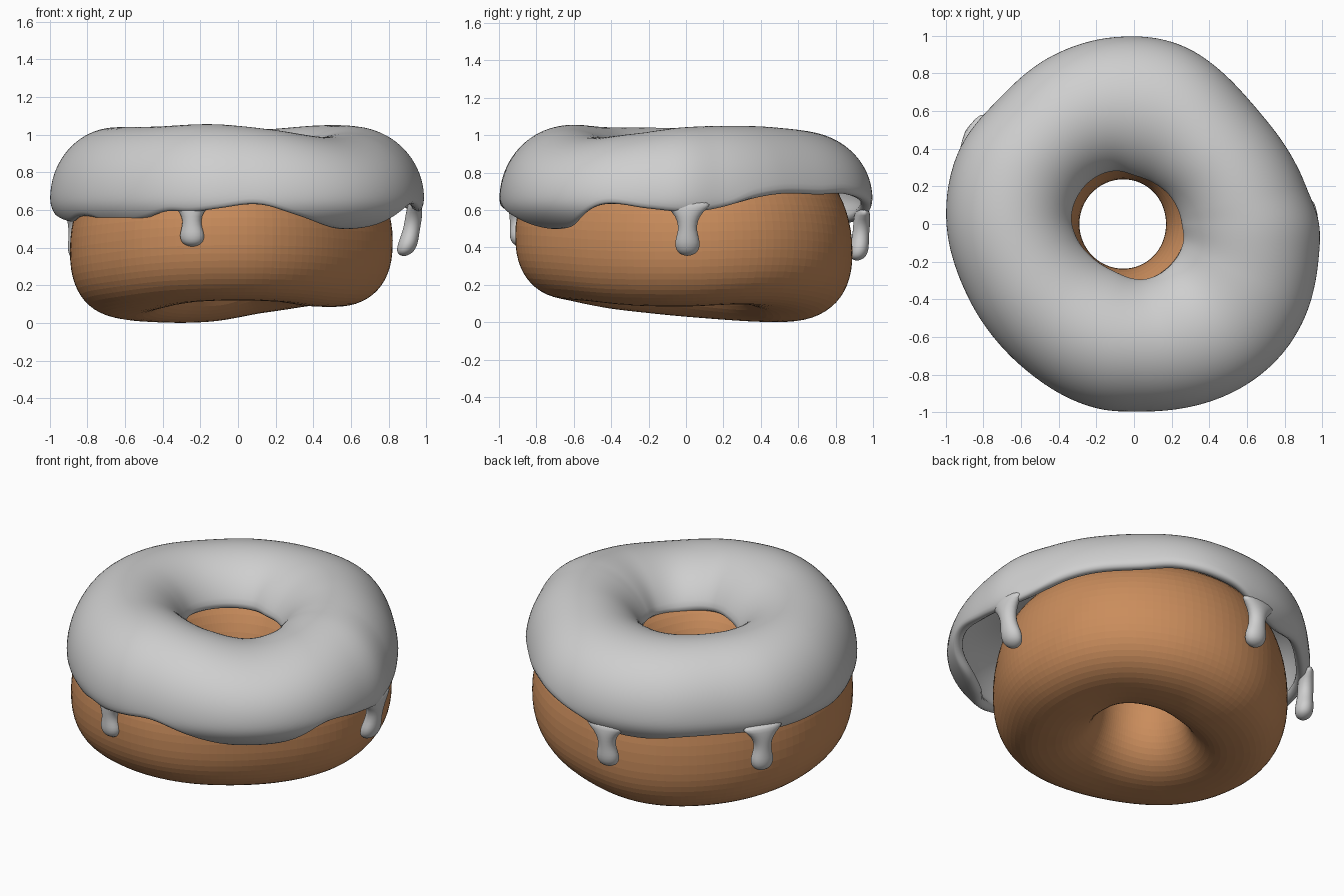
import bpy, bmesh, math
from math import sin, cos, pi, radians

if "Cube" in bpy.data.objects:
    bpy.data.objects.remove(bpy.data.objects["Cube"])


def material(name, rgb):
    m = bpy.data.materials.new(name)
    m.diffuse_color = (*rgb, 1)
    m.use_nodes = True
    m.node_tree.nodes["Principled BSDF"].inputs["Base Color"].default_value = m.diffuse_color
    return m


def periodic(keys):
    """Smooth closed Catmull-Rom style function of the angle in degrees."""
    n = len(keys)

    def key(i):
        return keys[i % n][0] + 360 * (i // n), keys[i % n][1]

    def f(deg):
        deg = (deg - keys[0][0]) % 360 + keys[0][0]
        i = max(k for k in range(n) if keys[k][0] <= deg)
        (a0, v0), (a1, v1), (a2, v2), (a3, v3) = [key(i + k) for k in (-1, 0, 1, 2)]
        t, h = (deg - a1) / (a2 - a1), a2 - a1
        m1, m2 = (v2 - v0) / (a2 - a0) * h, (v3 - v1) / (a3 - a1) * h
        return ((2*t**3 - 3*t**2 + 1) * v1 + (t**3 - 2*t**2 + t) * m1
                + (3*t**2 - 2*t**3) * v2 + (t**3 - t**2) * m2)
    return f


def grid_object(name, rows, mat, close_u, close_v, caps=False, smooth=True):
    """Mesh from rows of points; rows wrap if close_u, points wrap if close_v."""
    bm = bmesh.new()
    vs = [[bm.verts.new(p) for p in row] for row in rows]
    nu, nv = len(vs), len(vs[0])
    for i in range(nu if close_u else nu - 1):
        for j in range(nv if close_v else nv - 1):
            i2, j2 = (i + 1) % nu, (j + 1) % nv
            bm.faces.new((vs[i][j], vs[i2][j], vs[i2][j2], vs[i][j2]))
    if caps:
        bm.faces.new(vs[0])
        bm.faces.new(vs[-1])
    bmesh.ops.recalc_face_normals(bm, faces=bm.faces[:])
    me = bpy.data.meshes.new(name)
    bm.to_mesh(me)
    bm.free()
    me.materials.append(mat)
    for p in me.polygons:
        p.use_smooth = smooth
    ob = bpy.data.objects.new(name, me)
    bpy.context.collection.objects.link(ob)
    return ob


def polar(r, deg, z):
    return (r * cos(radians(deg)), r * sin(radians(deg)), z)


def spow(v, e):
    return math.copysign(abs(v) ** e, v)


icing_mat = material("icing_grey", (0.62, 0.62, 0.62))
dough_mat = material("dough_brown", (0.59, 0.265, 0.107))

# Dough: lopsided ring with a warped base
dough_R = periodic([(0, .82), (35, .86), (90, .89), (140, .86), (180, .89),
                    (215, .935), (270, .91), (320, .785)])
base_z = periodic([(0, .085), (40, .095), (75, .055), (105, .007), (140, .004), (180, .03),
                   (215, .068), (245, .11), (270, .12), (295, .112), (325, .09)])
rows = []
for i in range(120):
    d = i * 3
    R, h = dough_R(d), .23 - .06 * cos(radians(d))
    zc, rc, a = base_z(d) + .35, (R + h) / 2, (R - h) / 2
    row = []
    for j in range(56):
        t = 2 * pi * j / 56
        e = 1 if sin(t) > 0 else 2 / 2.4
        hz = .87 - zc if sin(t) > 0 else .35
        row.append(polar(rc + a * spow(cos(t), e), d, zc + hz * spow(sin(t), e)))
    rows.append(row)
grid_object("dough", rows, dough_mat, True, True, smooth=False)

# Icing: draped shell with wavy lower edge
icing_R = periodic([(0, .985), (13, .935), (36, .90), (50, .91), (75, .985), (97, 1.0),
                    (117, .995), (137, .98), (157, 1.01), (178, 1.0), (204, .965),
                    (231, .965), (258, 1.0), (274, 1.0), (306, 1.045), (325, 1.045),
                    (349, 1.0)])
hole_R = periodic([(0, .24), (45, .23), (65, .23), (90, .245), (110, .285), (132, .31),
                   (153, .32), (175, .32), (193, .3), (225, .265), (250, .26),
                   (280, .285), (315, .275), (340, .265)])
edge_z = periodic([(0, .58), (10, .60), (25, .665), (37, .69), (53, .685), (65, .69),
                   (84, .63), (97, .545), (110, .52), (125, .55), (145, .555), (162, .55),
                   (176, .56), (193, .525), (205, .555), (213, .55), (222, .505),
                   (238, .545), (247, .585), (255, .58), (264, .6), (276, .625),
                   (288, .565), (301, .50), (310, .485), (321, .51), (334, .625),
                   (348, .60)])
top_z = periodic([(0, 1.045), (40, 1.05), (90, 1.022), (135, 1.022), (180, 1.04),
                  (225, 1.045), (258, 1.057), (285, 1.03), (312, .99), (335, 1.01)])
MID, LOW = .66, .22
rows = []
for i in range(180):
    d = i * 2
    R, h = icing_R(d), hole_R(d)
    a = (R - h) / 1.95
    up = top_z(d) - MID
    q = (edge_z(d) - MID) / LOW
    t0 = math.asin(max(-.95, q if q < 0 else q * LOW / up))
    t1 = pi - .32
    row = []
    for j in range(21):
        t = t0 + (t1 - t0) * j / 20
        row.append(polar(R - a + a * cos(t), d, MID + sin(t) * (up if t > 0 else LOW)))
    rows.append(row)
icing = grid_object("icing", rows, icing_mat, True, False)
sol = icing.modifiers.new("thickness", "SOLIDIFY")
sol.thickness, sol.offset = .06, -1
sub = icing.modifiers.new("round", "SUBSURF")
sub.levels = sub.render_levels = 1


# Icing drips: hanging tubes ending in a rounded bulb
def drip(name, deg, top, tip, r_top, r_tip):
    c, s = cos(radians(deg)), sin(radians(deg))
    # fraction down, tangential half width, radial half depth
    prof = [(0, .15, .035), (.14, .105, .042), (.28, .065, .046), (.46, .048, .045),
            (.62, .057, .048), (.76, .07, .054), (.9, .062, .05), (.97, .04, .032),
            (1, .01, .008)]
    rows = []
    for f, w, dep in prof:
        r = r_top + (r_tip - r_top) * f ** 1.8
        z = top + (tip - top) * f
        row = []
        for k in range(16):
            t = 2 * pi * k / 16
            u, v = r + dep * cos(t), w * sin(t)
            row.append((u * c - v * s, u * s + v * c, z))
        rows.append(row)
    ob = grid_object(name, rows, icing_mat, False, True, caps=True)
    m = ob.modifiers.new("round", "SUBSURF")
    m.levels = m.render_levels = 1


drip("drip_front", 254.7, .66, .405, .935, .915)
drip("drip_right", 0.5, .65, .355, .94, .88)
drip("drip_back", 97, .61, .33, .95, .92)
drip("drip_left", 151, .62, .33, .98, .965)
